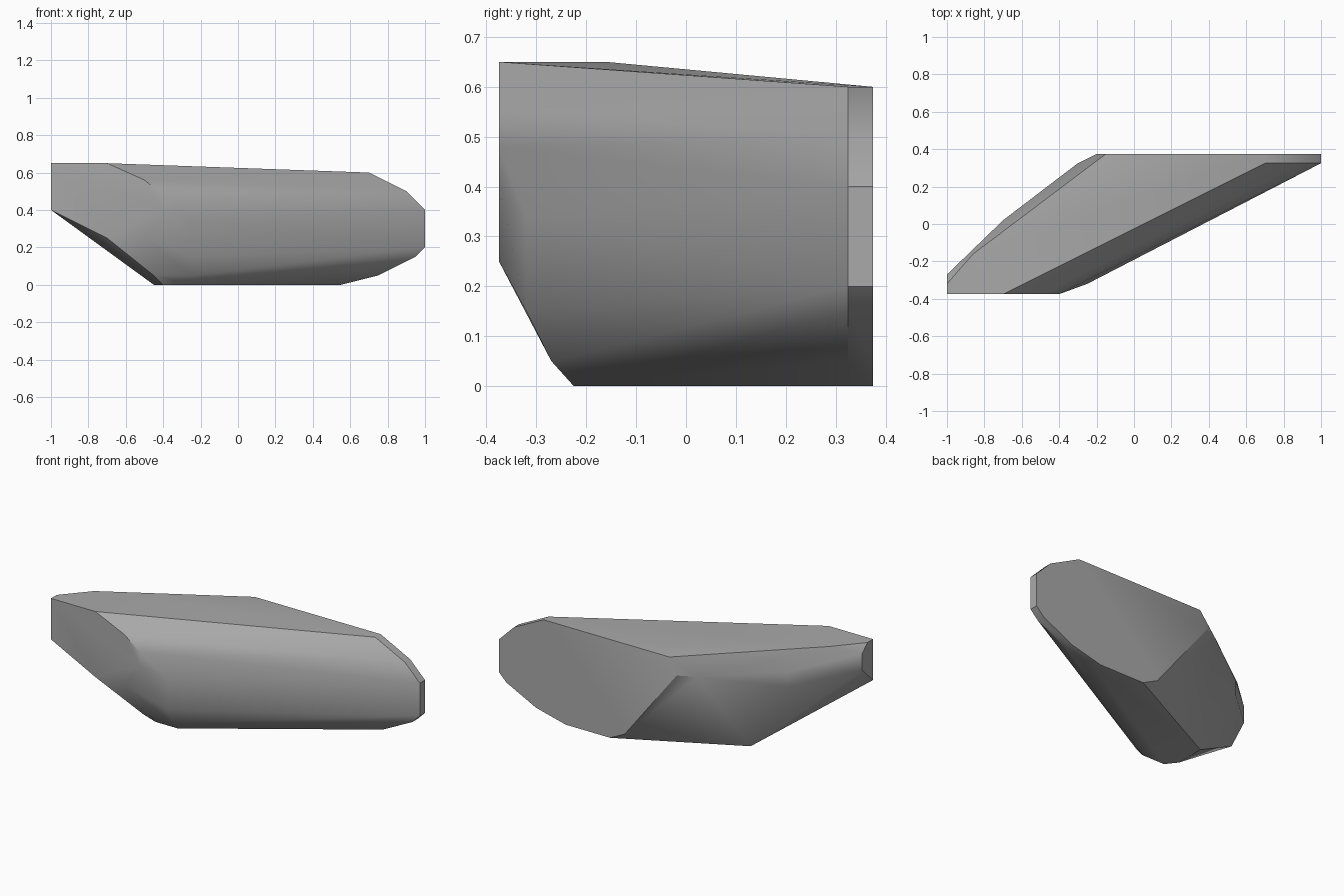
import bpy
import bmesh
import math

# Remove the default object
default_cube = bpy.data.objects.get("Cube")
if default_cube:
    bpy.data.objects.remove(default_cube, do_unlink=True)


def make_material(name, colour):
    material = bpy.data.materials.new(name)
    material.use_nodes = True
    material.diffuse_color = colour
    material.node_tree.nodes["Principled BSDF"].inputs["Base Color"].default_value = colour
    return material


def slice_at_y(y, outline):
    """Place an (x, z) outline at the given depth."""
    return [(x, y, z) for x, z in outline]


def build_hull(name, points, material):
    """Wrap a faceted stone skin around cross-section points."""
    bm = bmesh.new()
    for point in points:
        bm.verts.new(point)
    result = bmesh.ops.convex_hull(bm, input=bm.verts[:])
    loose = set(result["geom_interior"]) | set(result["geom_unused"])
    loose = [item for item in loose if isinstance(item, bmesh.types.BMVert)]
    bmesh.ops.delete(bm, geom=loose, context="VERTS")
    # Merge the coplanar triangles into clean flat facets
    bmesh.ops.dissolve_limit(
        bm, angle_limit=math.radians(1), verts=bm.verts[:], edges=bm.edges[:]
    )
    bmesh.ops.recalc_face_normals(bm, faces=bm.faces[:])
    mesh = bpy.data.meshes.new(name)
    bm.to_mesh(mesh)
    bm.free()
    mesh.materials.append(material)
    stone = bpy.data.objects.new(name, mesh)
    bpy.context.collection.objects.link(stone)
    return stone


# Outer end profile, shared by the two slices of the narrow back strip
end_profile = [(.7, .6), (.9, .5), (1, .4), (1, .2), (.95, .15), (.75, .05), (.55, 0)]

# Inner corner of the flat back face
back_corner = [(.25, 0), (.15, .05), (-.2, .5), (-.15, .6)]

# Flat front face
front_face = [(-1, .65), (-1, .4), (-.7, .25), (-.5, .25),
              (-.4, .4), (-.4, .48), (-.5, .56), (-.7, .65)]

# Nose of the long slanted side
nose = [(-.25, .15), (-.25, .34)]

# Chamfer under the nose, leading to the flat base
chin = [(-.45, .05), (-.25, .05)]
base_front = [(-.4, 0), (-.25, 0)]

# Tapered left end and its slanted shoulder
left_tip = [(-1, .6), (-1, .5)]
shoulder = [(-.7, .52), (-.7, .43)]

points = (
    slice_at_y(.375, end_profile + back_corner)
    + slice_at_y(.325, end_profile + [(-.3, .5)])
    + slice_at_y(.02, shoulder + [(-.45, 0)])
    + slice_at_y(-.16, [(-.86, .65), (-.45, 0)])
    + slice_at_y(-.225, base_front)
    + slice_at_y(-.27, left_tip + chin)
    + slice_at_y(-.32, nose + [(-1, .65)])
    + slice_at_y(-.375, front_face)
)

grey = make_material("stone grey", (.4, .4, .4, 1))
rock = build_hull("rock", points, grey)

# Soft shading across shallow facets, crisp edges elsewhere
bpy.context.view_layer.objects.active = rock
rock.select_set(True)
bpy.ops.object.shade_smooth_by_angle(angle=math.radians(30))
